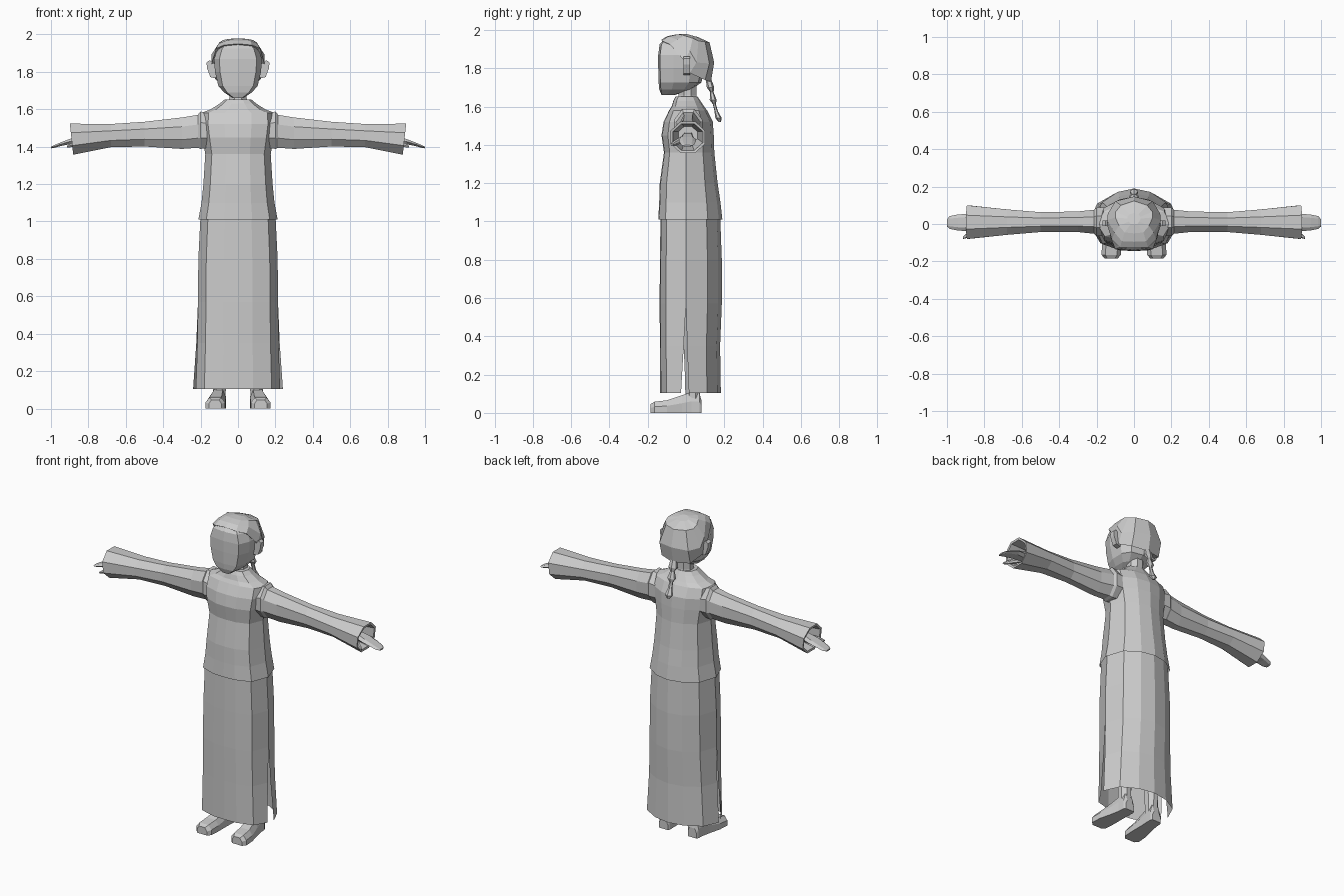
import bpy, bmesh, math
from mathutils import Vector

grey = bpy.data.materials.new("plain_grey")
grey.diffuse_color = (0.6, 0.6, 0.6, 1)


def loft(name, rings, closed=True, cap_start=True, cap_end=True, mirror=False):
    """Skin a list of equal-length point rings into one flat-shaded object."""
    bm = bmesh.new()
    vs = [[bm.verts.new(p) for p in r] for r in rings]
    n = len(rings[0])
    for a, b in zip(vs, vs[1:]):
        for i in range(n if closed else n - 1):
            j = (i + 1) % n
            bm.faces.new((a[i], a[j], b[j], b[i]))
    if closed and cap_start:
        bm.faces.new(vs[0])
    if closed and cap_end:
        bm.faces.new(vs[-1])
    bmesh.ops.recalc_face_normals(bm, faces=bm.faces)
    mid = sum((v.co for v in bm.verts), Vector()) / len(bm.verts)
    if not closed:
        mid.y = 0
    if sum(f.normal.dot(f.calc_center_median() - mid) * f.calc_area() for f in bm.faces) < 0:
        bmesh.ops.reverse_faces(bm, faces=bm.faces)
    me = bpy.data.meshes.new(name)
    bm.to_mesh(me)
    bm.free()
    me.materials.append(grey)
    ob = bpy.data.objects.new(name, me)
    bpy.context.collection.objects.link(ob)
    if mirror:
        m = ob.modifiers.new("mirror", 'MIRROR')
        m.use_mirror_merge = False
    return ob


def both(half):
    """Close a half outline (first and last points on x = 0) into a full one."""
    return half + [(-p[0],) + tuple(p[1:]) for p in half[-2:0:-1]]


def body_ring(shape, z, hw, yf, yb, yc=0.0):
    return [(x * hw, yc + (y * (yc - yf) if y < 0 else y * (yb - yc)), z) for x, y in shape]


def oval(n, cx, cy, z, rx, ry):
    return [(cx + rx * math.cos(2 * math.pi * (i + .5) / n),
             cy + ry * math.sin(2 * math.pi * (i + .5) / n), z) for i in range(n)]


BODY = both([(0, -1), (.36, -.97), (.8, -.74), (1, 0), (.82, .6), (.42, .9), (0, 1)])

# Jacket: open hem, narrow waist, sloping shoulders, small collar
loft("jacket", [body_ring(BODY, *r) for r in [
    (1.01, .212, -.145, .19), (1.10, .195, -.14, .18), (1.20, .185, -.137, .165),
    (1.36, .175, -.115, .148), (1.45, .19, -.128, .145), (1.52, .2, -.117, .14),
    (1.58, .197, -.088, .11), (1.60, .145, -.075, .095), (1.63, .098, -.066, .075),
    (1.652, .072, -.055, .06)]], cap_start=False)

# Skirt: front and back panels meeting at the sides, slit open below the knee
SKIRT = [(1.04, .2, -.133, .178, 0, 0), (.80, .212, -.136, .187, 0, 0),
         (.57, .214, -.138, .187, 0, 0), (.35, .217, -.136, .178, .012, .006),
         (.105, .225, -.135, .182, .026, .015)]
for name, front in (("skirt_front", True), ("skirt_back", False)):
    half = [(1, 0), (.8, -.76), (.36, -.97), (0, -1)] if front else \
           [(1, 0), (.82, .6), (.42, .9), (0, 1)]
    shape = half + [(-x, y) for x, y in half[-2::-1]]
    rings = []
    for z, hw, yf, yb, gf, gb in SKIRT:
        w = hw + (gb if not front else 0)
        ring = body_ring(shape, z, w, yf, yb)
        for k in (0, -1):
            x, y, zz = ring[k]
            ring[k] = (x, -gf if front else gb, zz)
        rings.append(ring)
    loft(name, rings, closed=False)

# Legs and shoes
loft("leg", [oval(8, .1, .035, z, rx, ry) for z, rx, ry in
             [(.05, .036, .04), (.25, .042, .046), (.5, .055, .06), (.95, .075, .08)]],
     mirror=True)


def shoe_ring(y, cx, w, h):
    return [(cx - w, y, 0), (cx + w, y, 0), (cx + w, y, h * .55), (cx + w * .6, y, h),
            (cx - w * .6, y, h), (cx - w, y, h * .55)]


loft("shoe", [shoe_ring(*r) for r in [
    (-.185, .122, .034, .046), (-.165, .122, .052, .058), (-.10, .118, .052, .066),
    (-.02, .108, .042, .092), (.03, .102, .038, .11), (.07, .1, .037, .105),
    (.082, .1, .03, .06)]], mirror=True)


# Sleeves: octagonal tubes flaring to an open cuff, lined inside
def arm_ring(x, yc, zc, ry, rz, lean=0):
    k = 1 / math.cos(math.pi / 8)
    ring = []
    for i in range(8):
        a = math.pi / 4 * (i + .5)
        c, s = math.cos(a) * k, math.sin(a) * k
        ring.append((x + lean * s, yc + ry * c, zc + rz * s))
    return ring


loft("sleeve", [arm_ring(*r) for r in [
    (.15, .012, 1.485, .075, .09), (.20, .012, 1.488, .075, .1), (.215, .012, 1.482, .064, .088),
    (.30, .012, 1.472, .055, .084), (.50, .01, 1.467, .053, .066), (.68, .01, 1.459, .068, .062),
    (.89, .01, 1.44, .09, .083, .009), (.888, .01, 1.44, .078, .07, .009),
    (.72, .01, 1.45, .05, .045)]], mirror=True)


# Hands: flat mitten with bent fingers and a separate thumb
def hand_ring(x, yc, zc, ry, rz):
    return [(x, yc + ry * c, zc + rz * s) for c, s in
            [(1, 0), (.6, 1), (-.6, 1), (-1, 0), (-.6, -1), (.6, -1)]]


loft("hand", [hand_ring(*r) for r in [
    (.73, .01, 1.44, .03, .025), (.84, .008, 1.437, .034, .022), (.90, .008, 1.427, .046, .014),
    (.945, .008, 1.414, .042, .01), (.985, .008, 1.4, .034, .007), (1.0, .006, 1.395, .02, .004)]],
    mirror=True)
loft("thumb", [hand_ring(*r) for r in [
    (.82, -.015, 1.43, .016, .014), (.87, -.045, 1.415, .015, .012),
    (.90, -.065, 1.405, .012, .009), (.915, -.074, 1.4, .006, .005)]], mirror=True)

# Neck
loft("neck", [oval(8, 0, .008, z, r, r) for z, r in
              [(1.6, .062), (1.66, .05), (1.74, .05)]])

# Head: broad flat face and pointed chin
FACE = both([(0, -1), (.78, -.93), (1, -.45), (1, .2), (.7, .8), (0, 1)])
loft("head", [body_ring(FACE, *r) for r in [
    (1.66, .028, -.128, -.06, -.09), (1.69, .075, -.14, .03, -.02), (1.725, .105, -.143, .08),
    (1.80, .123, -.145, .1), (1.87, .128, -.145, .1), (1.925, .108, -.138, .09),
    (1.952, .078, -.115, .05)]])

# Ears
EAR = [(.118, 1.765), (.148, 1.772), (.166, 1.82), (.168, 1.85), (.152, 1.862), (.12, 1.84)]
loft("ear", [[(x, y, z) for x, z in EAR] for y in (-.012, .02)], mirror=True)

# Hair cap: slanted hairline rising from the nape to the forehead
EDGE = both([(0, -.128, 1.95), (.075, -.126, 1.943), (.118, -.085, 1.925), (.142, -.01, 1.84),
             (.132, .02, 1.775), (.1, .1, 1.738), (0, .13, 1.728)])
MIDDLE = both([(0, -.095, 1.968), (.065, -.092, 1.966), (.105, -.045, 1.95), (.143, .02, 1.89),
               (.14, .055, 1.83), (.1, .122, 1.825), (0, .147, 1.83)])
CROWN = both([(0, -.05, 1.977), (.05, -.045, 1.976), (.08, -.01, 1.97), (.1, .035, 1.957),
              (.098, .065, 1.943), (.07, .1, 1.938), (0, .123, 1.935)])
hub, tip = Vector((0, .03, 1.85)), Vector((0, .025, 1.98))
inner = [hub + (Vector(p) - hub) * .75 for p in EDGE]
peak = [tip + (Vector(p) - tip) * .35 for p in CROWN]
loft("hair", [inner, EDGE, MIDDLE, CROWN, peak])

# Braid: tapering tail with three swelling locks
loft("braid", [oval(6, 0, y, z, r, r * .65) for y, z, r in [
    (.115, 1.755, .02), (.128, 1.70, .03), (.135, 1.675, .014), (.142, 1.635, .028),
    (.148, 1.612, .012), (.158, 1.575, .014), (.17, 1.54, .026), (.176, 1.52, .01)]])
